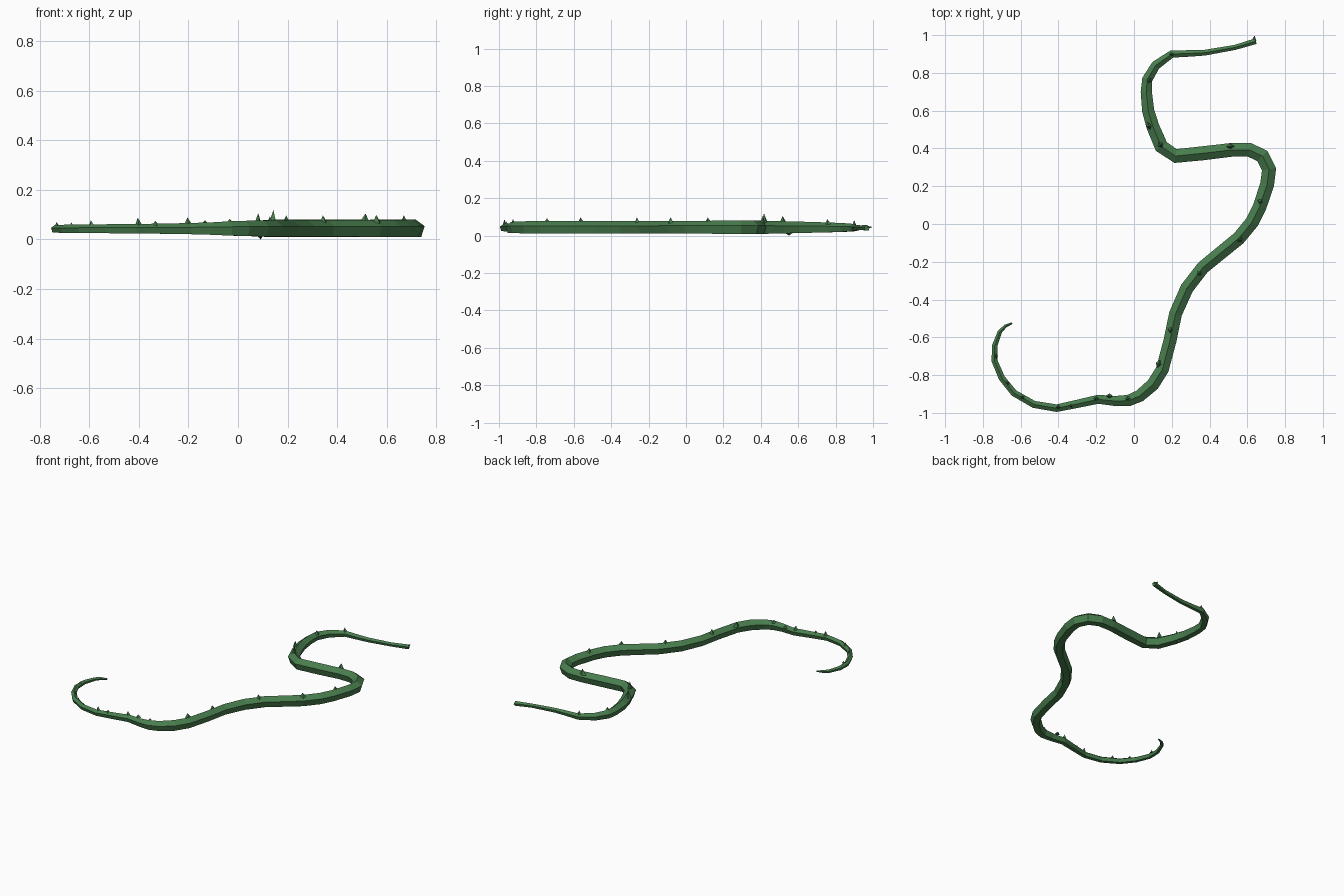
import bpy, bmesh, math
from mathutils import Vector

CZ = 0.041   # height of the vine's centre line
SIDES = 5

# Centre line seen from above: x, y, radius
PATH = [
    (0.645, 0.968, .016), (0.535, 0.935, .014), (0.375, 0.907, .016), (0.295, 0.903, .018),
    (0.20, 0.90, .021), (0.115, 0.84, .026), (0.07, 0.765, .029), (0.065, 0.70, .031),
    (0.075, 0.60, .034), (0.10, 0.515, .036), (0.145, 0.41, .039), (0.22, 0.36, .039),
    (0.37, 0.375, .039), (0.52, 0.393, .038), (0.61, 0.393, .039), (0.68, 0.36, .040),
    (0.715, 0.29, .040), (0.705, 0.21, .039), (0.665, 0.09, .038), (0.625, 0.01, .038),
    (0.555, -0.075, .038), (0.365, -0.23, .037), (0.28, -0.34, .037), (0.22, -0.475, .036),
    (0.19, -0.62, .036), (0.15, -0.77, .036), (0.10, -0.85, .036), (0.03, -0.91, .034),
    (-0.03, -0.935, .032), (-0.10, -0.937, .028), (-0.19, -0.928, .025), (-0.29, -0.95, .023),
    (-0.41, -0.975, .021), (-0.53, -0.955, .020), (-0.635, -0.895, .019), (-0.70, -0.815, .018),
    (-0.738, -0.725, .017), (-0.738, -0.645, .015), (-0.71, -0.57, .012), (-0.68, -0.54, .009),
    (-0.645, -0.525, .005),
]

# Upward thorns: x, y, tip height
THORNS = [
    (0.20, 0.90, .083), (0.08, 0.76, .087), (0.08, 0.52, .105), (0.14, 0.42, .119),
    (0.51, 0.41, .104), (0.67, 0.12, .097), (0.56, -0.08, .099), (0.345, -0.26, .097),
    (0.195, -0.56, .097), (0.13, -0.74, .093), (-0.03, -0.925, .083), (-0.13, -0.91, .077),
    (-0.20, -0.925, .089), (-0.33, -0.96, .075), (-0.40, -0.97, .087), (-0.59, -0.92, .077),
    (-0.67, -0.845, .068), (-0.73, -0.70, .070),
]

green = bpy.data.materials.new("vine_green")
green.diffuse_color = (0.065, 0.205, 0.075, 1)


def finish(bm, name):
    bmesh.ops.recalc_face_normals(bm, faces=bm.faces)
    mesh = bpy.data.meshes.new(name)
    bm.to_mesh(mesh)
    bm.free()
    mesh.materials.append(green)
    obj = bpy.data.objects.new(name, mesh)
    bpy.context.collection.objects.link(obj)


def tangent(i):
    a, b = PATH[max(i - 1, 0)], PATH[min(i + 1, len(PATH) - 1)]
    return Vector((b[0] - a[0], b[1] - a[1], 0)).normalized()


def spike(bm, base, tip, along, across):
    # four-sided pyramid
    ring = [bm.verts.new(base + d) for d in (along, across, -along, -across)]
    top = bm.verts.new(tip)
    bm.faces.new(ring)
    for k in range(4):
        bm.faces.new((ring[k], ring[(k + 1) % 4], top))


# Five-sided stem with a ridge on top
bm = bmesh.new()
rings = []
for i, (x, y, r) in enumerate(PATH):
    t = tangent(i)
    side = Vector((-t.y, t.x, 0))
    ring = []
    for k in range(SIDES):
        a = math.tau * k / SIDES
        ring.append(bm.verts.new(Vector((x, y, CZ)) + side * r * math.sin(a)
                                 + Vector((0, 0, r * math.cos(a)))))
    rings.append(ring)
for a, b in zip(rings, rings[1:]):
    for k in range(SIDES):
        n = (k + 1) % SIDES
        bm.faces.new((a[k], a[n], b[n], b[k]))
bm.faces.new(rings[0])
bm.faces.new(rings[-1])
finish(bm, "vine_stem")

# Thorns along the top
bm = bmesh.new()
for x, y, h in THORNS:
    i = min(range(len(PATH)), key=lambda j: math.hypot(PATH[j][0] - x, PATH[j][1] - y))
    t, r = tangent(i), PATH[i][2]
    side = Vector((-t.y, t.x, 0))
    size = 0.008 + 0.4 * r
    spike(bm, Vector((x, y, CZ + 0.6 * r)), Vector((x, y, h)) + t * 0.004,
          t * size, side * size * 0.7)
# One thorn underneath and one at the tip of the stem
spike(bm, Vector((0.09, 0.55, 0.02)), Vector((0.09, 0.55, 0)),
      Vector((0, 0.03, 0)), Vector((0.018, 0, 0)))
spike(bm, Vector((0.632, 0.965, 0.044)), Vector((0.638, 0.998, 0.046)),
      Vector((0.016, 0.004, 0)), Vector((0, 0, 0.009)))
finish(bm, "vine_thorns")
